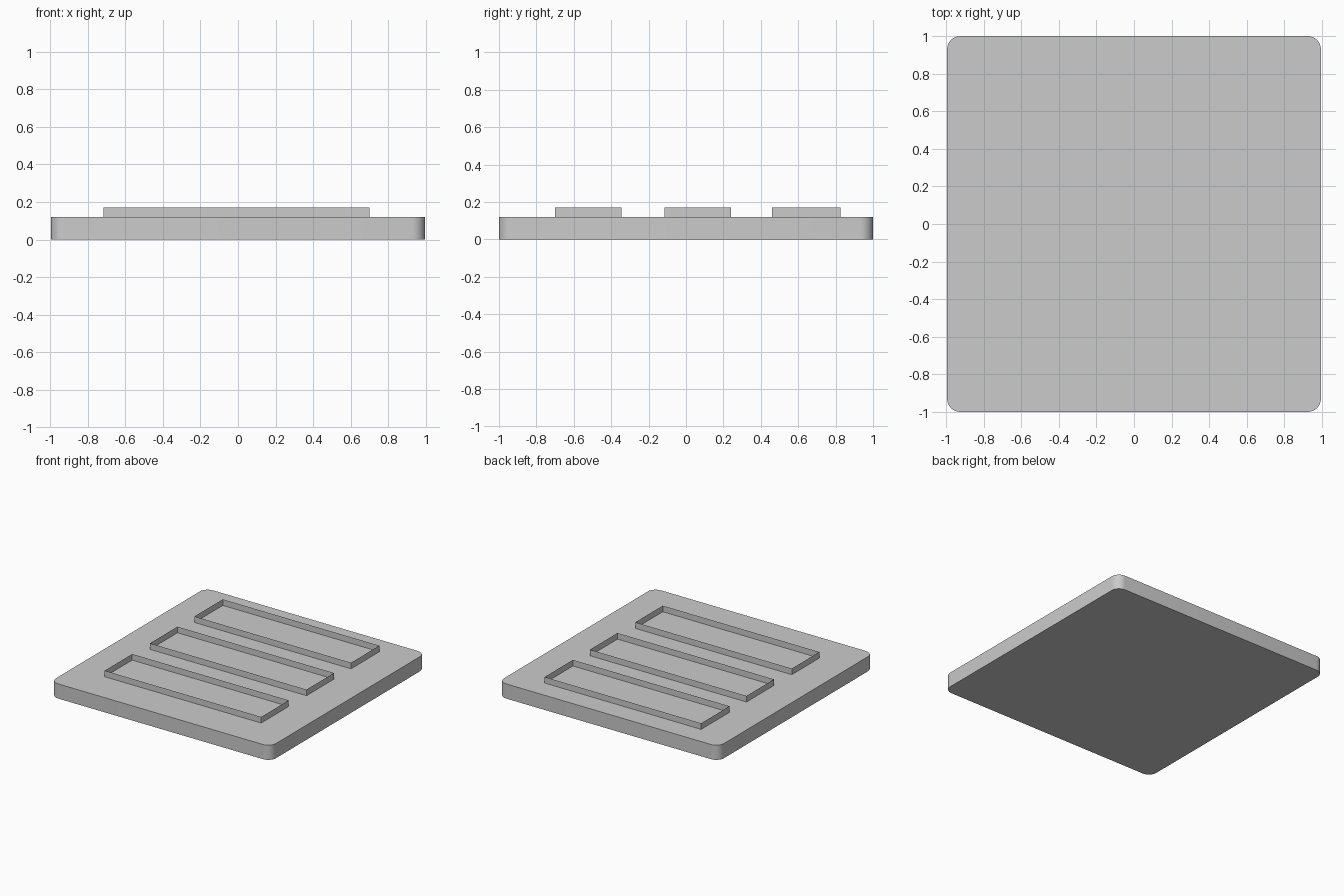
import bpy
import bmesh
from mathutils import Matrix, Vector

cube = bpy.data.objects.get("Cube")
if cube:
    bpy.data.objects.remove(cube, do_unlink=True)

# Single grey material
GREY = (0.6, 0.6, 0.6, 1.0)
grey = bpy.data.materials.new("light_grey")
grey.use_nodes = True
grey.diffuse_color = GREY
grey.node_tree.nodes["Principled BSDF"].inputs["Base Color"].default_value = GREY


def box(bm, low, high):
    low, high = Vector(low), Vector(high)
    size = Matrix.Diagonal((*(high - low), 1))
    bmesh.ops.create_cube(bm, size=1, matrix=Matrix.Translation((low + high) / 2) @ size)


def is_vertical(edge):
    a, b = edge.verts
    return abs(a.co.z - b.co.z) > 0.01


def finish(bm, name):
    mesh = bpy.data.meshes.new(name)
    bm.to_mesh(mesh)
    bm.free()
    mesh.materials.append(grey)
    obj = bpy.data.objects.new(name, mesh)
    bpy.context.collection.objects.link(obj)
    return obj


# Base slab with rounded vertical corners
bm = bmesh.new()
box(bm, (-0.995, -1, 0), (0.995, 1, 0.12))
corners = [e for e in bm.edges if is_vertical(e)]
bmesh.ops.bevel(bm, geom=corners, offset=0.07, segments=8, profile=0.5, affect='EDGES')
slab = finish(bm, "base_slab")
bpy.ops.object.select_all(action='DESELECT')
slab.select_set(True)
bpy.context.view_layer.objects.active = slab
bpy.ops.object.shade_smooth_by_angle(angle=0.6)

# Three thin rectangular rims, open at the top
rims = {"front_rim": (-0.70, -0.345), "middle_rim": (-0.115, 0.24), "back_rim": (0.46, 0.825)}
for name, (y0, y1) in rims.items():
    bm = bmesh.new()
    box(bm, (-0.715, y0, 0.12), (0.70, y1, 0.17))
    caps = [f for f in bm.faces if abs(f.normal.z) > 0.9]
    bmesh.ops.delete(bm, geom=caps, context='FACES')
    finish(bm, name)
